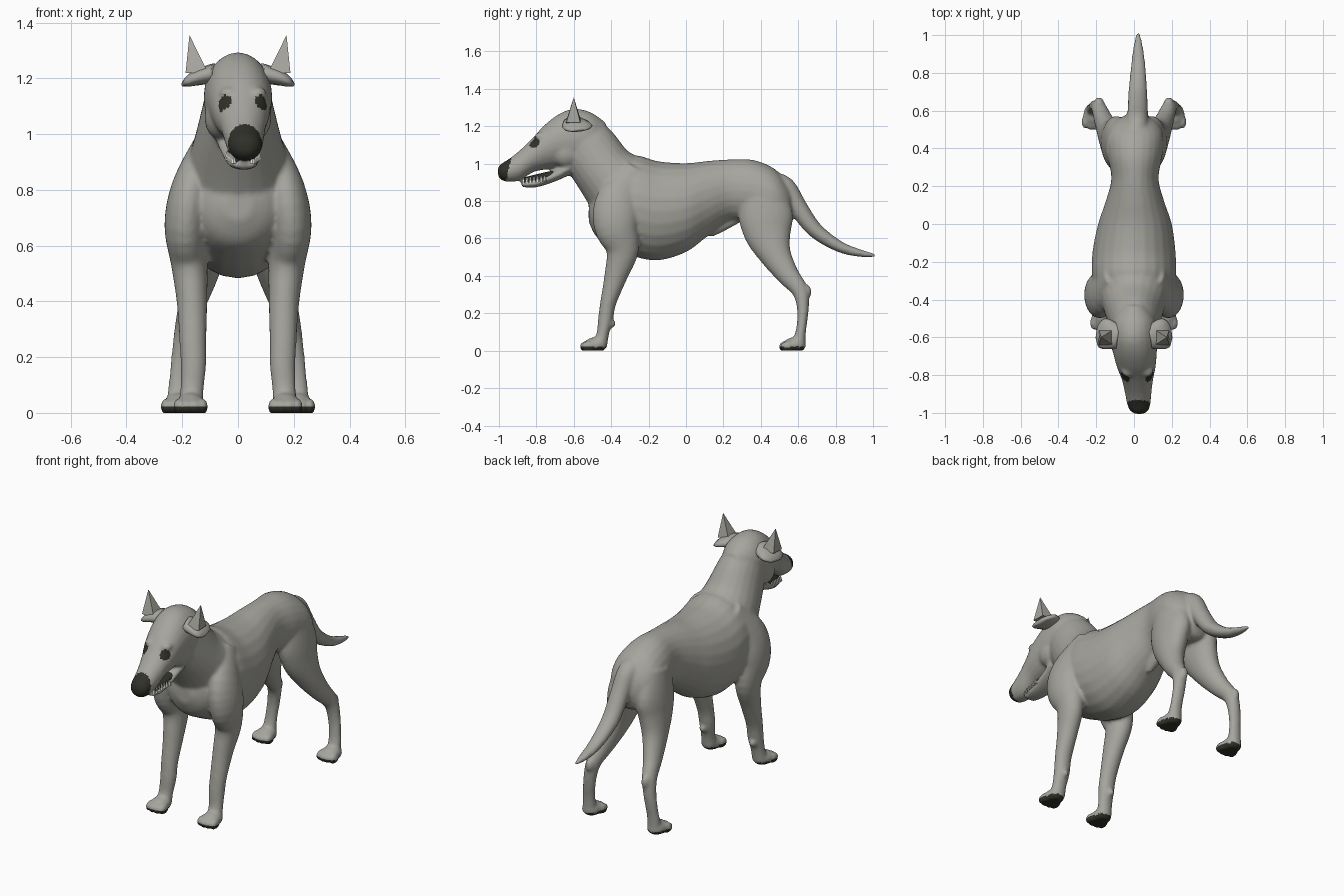
import bpy, bmesh, math
from mathutils import Vector, Matrix

cube = bpy.data.objects.get("Cube")
if cube:
    bpy.data.objects.remove(cube)


def material(name, rgb):
    m = bpy.data.materials.new(name)
    m.use_nodes = True
    m.diffuse_color = (*rgb, 1)
    bsdf = m.node_tree.nodes["Principled BSDF"]
    bsdf.inputs["Base Color"].default_value = (*rgb, 1)
    bsdf.inputs["Roughness"].default_value = 0.8
    return m


GREY = material("grey coat", (0.38, 0.375, 0.34))
DARK = material("dark skin", (0.03, 0.03, 0.022))
IVORY = material("ivory teeth", (0.8, 0.79, 0.72))


def smooth_path(rings, steps=4):
    """Catmull-Rom interpolation of x, y, z and both radii."""
    out = []
    for i in range(len(rings) - 1):
        p0, p1 = rings[max(i - 1, 0)], rings[i]
        p2, p3 = rings[i + 1], rings[min(i + 2, len(rings) - 1)]
        for s in range(steps):
            t = s / steps
            out.append([b + t * (c - a) / 2
                        + t * t * (a - 2.5 * b + 2 * c - d / 2)
                        + t ** 3 * (3 * b - a - 3 * c + d) / 2
                        for a, b, c, d in zip(p0, p1, p2, p3)])
    return out + [list(rings[-1])]


def loft(bm, rings, axis=None, side=1, sides=24):
    """Tube of elliptical rings; each ring is x, y, z, width radius, depth radius."""
    path = smooth_path(rings)
    centres = [Vector((r[0] * side, r[1], r[2])) for r in path]
    loops = []
    for i, c in enumerate(centres):
        n = Vector(axis) if axis else centres[min(i + 1, len(path) - 1)] - centres[max(i - 1, 0)]
        n.normalize()
        ref = Vector((0, 1, 0)) if abs(n.x) > 0.8 else Vector((1, 0, 0))
        u = (ref - n * ref.dot(n)).normalized()
        v = n.cross(u)
        a, b = max(path[i][3], 0.004), max(path[i][4], 0.004)
        loops.append([bm.verts.new(c + u * a * math.cos(k * math.tau / sides)
                                   + v * b * math.sin(k * math.tau / sides))
                      for k in range(sides)])
    for low, high in zip(loops, loops[1:]):
        for k in range(sides):
            j = (k + 1) % sides
            bm.faces.new((low[k], low[j], high[j], high[k]))
    bm.faces.new(loops[0][::-1])
    bm.faces.new(loops[-1])


def ball(bm, centre, radii):
    bmesh.ops.create_icosphere(bm, subdivisions=3, radius=1,
                               matrix=Matrix.Translation(centre) @ Matrix.Diagonal((*radii, 1)))


def make_object(name, bm, mat, smooth=True):
    bmesh.ops.recalc_face_normals(bm, faces=bm.faces[:])
    mesh = bpy.data.meshes.new(name)
    bm.to_mesh(mesh)
    bm.free()
    mesh.materials.append(mat)
    if smooth:
        mesh.shade_smooth()
    ob = bpy.data.objects.new(name, mesh)
    bpy.context.collection.objects.link(ob)
    return ob


Y = (0, 1, 0)
HEAD_X = 0.018
bm = bmesh.new()

# Torso from breastbone to rump
loft(bm, [(0, -.52, .74, .05, .05), (0, -.48, .75, .13, .14), (0, -.40, .77, .2, .21),
          (0, -.28, .775, .222, .27), (0, -.15, .748, .22, .265), (.005, 0, .765, .195, .238),
          (.005, .12, .815, .155, .2), (.005, .24, .858, .125, .165), (.005, .36, .845, .145, .175),
          (.005, .47, .815, .15, .16), (.005, .54, .78, .115, .12), (.005, .575, .77, .05, .06)], Y)

# Neck
loft(bm, [(0, -.28, .8, .19, .22), (0, -.36, .88, .185, .195), (0, -.44, .965, .16, .165),
          (0, -.53, 1.09, .128, .155), (0, -.6, 1.16, .11, .12)])

# Skull and muzzle
loft(bm, [(0, -.43, 1.15, .06, .07), (0, -.51, 1.145, .113, .13), (0, -.6, 1.13, .123, .163),
          (.005, -.68, 1.12, .116, .145), (.012, -.76, 1.085, .102, .118),
          (.018, -.82, 1.045, .084, .092), (.022, -.89, .99, .071, .08),
          (.025, -.95, .963, .062, .06), (.027, -.985, .957, .05, .045),
          (.028, -1.005, .957, .025, .024)], Y)

# Lower jaw
loft(bm, [(.005, -.62, .98, .085, .04), (.01, -.7, .937, .072, .032),
          (.018, -.8, .896, .056, .022), (.022, -.88, .89, .038, .015)], Y)

# Tail
loft(bm, [(.01, .45, .9, .06, .06), (.015, .53, .875, .058, .055), (.02, .6, .765, .054, .05),
          (.02, .69, .645, .05, .042), (.022, .82, .557, .04, .03),
          (.022, .93, .522, .027, .02), (.022, 1.01, .51, .01, .009)])

# Sheath under the belly
loft(bm, [(.005, .27, .71, .03, .03), (.005, .19, .665, .028, .03), (.005, .13, .62, .014, .016)])

for side in (-1, 1):
    # Front leg with shoulder
    loft(bm, [(.11, -.26, .96, .05, .08), (.165, -.36, .8, .075, .12), (.188, -.375, .67, .076, .118),
              (.175, -.34, .54, .066, .088), (.165, -.375, .4, .055, .062),
              (.162, -.415, .26, .048, .043), (.16, -.43, .17, .046, .04),
              (.165, -.445, .09, .042, .033), (.168, -.46, .03, .045, .04)], side=side)
    ball(bm, (.165 * side, -.4, .145), (.022, .024, .024))
    # Hind leg with thigh and hock
    loft(bm, [(.075, .4, .88, .07, .11), (.09, .425, .73, .08, .145), (.105, .44, .62, .075, .125),
              (.13, .48, .51, .064, .085), (.16, .545, .405, .05, .06), (.185, .61, .32, .04, .044),
              (.2, .625, .22, .037, .031), (.212, .615, .11, .036, .027),
              (.215, .6, .03, .042, .04)], side=side)
    ball(bm, (.185 * side, .645, .315), (.025, .026, .04))
    # Paws and toes
    for x, y in ((.17, -.485), (.215, .58)):
        ball(bm, (x * side, y, .03), (.053, .062, .042))
        for k in range(4):
            off = k - 1.5
            ball(bm, (x * side + off * .029, y - .052 + .009 * abs(off), .022),
                 (.0185, .038, .03))
    # Brow and cheek
    ball(bm, (HEAD_X + .05 * side, -.775, 1.145), (.035, .035, .025))
    ball(bm, (.065 * side, -.64, 1.06), (.055, .08, .08))

# Fuse all anatomy into one smooth skin
rough = make_object("body_base", bm, GREY)
remesh = rough.modifiers.new("Fuse", "REMESH")
remesh.mode = "VOXEL"
remesh.voxel_size = 0.0095
relax = rough.modifiers.new("Relax", "SMOOTH")
relax.factor = 0.5
relax.iterations = 5
graph = bpy.context.evaluated_depsgraph_get()
skin = bpy.data.meshes.new_from_object(rough.evaluated_get(graph))
bpy.data.objects.remove(rough)
body = bpy.data.objects.new("body", skin)
bpy.context.collection.objects.link(body)
skin.materials.clear()
skin.materials.append(GREY)
skin.materials.append(DARK)
skin.shade_smooth()
for v in skin.vertices:
    v.co.z = max(v.co.z, 0)

# Dark nose, eyes and pads by position
eyes = [Vector((HEAD_X + s * .066, -.81, 1.11)) for s in (-1, 1)]
for p in skin.polygons:
    c = p.center
    nose = c.y < -.95 + .25 * (c.z - .96) and c.z > .9
    eye = min((c - e).length for e in eyes) < .031
    p.material_index = int(nose or eye or c.z < .02)

# Mouth lining
bm = bmesh.new()
loft(bm, [(.012, -.68, .95, .06, .02), (.018, -.78, .922, .05, .026), (.022, -.87, .908, .036, .018)], Y)
make_object("mouth", bm, DARK)

# Teeth along both sides of the jaw
bm = bmesh.new()
for side in (-1, 1):
    for k in range(7):
        t = k / 6
        spot = (HEAD_X + side * (.056 - .022 * t), -.755 - .115 * t, .922 - .012 * t)
        bmesh.ops.create_cone(bm, cap_ends=True, segments=6, radius1=.011, radius2=.003,
                              depth=.03, matrix=Matrix.Translation(spot))
make_object("teeth", bm, IVORY, False)

# Pointed ears with a ragged lobe below
for name, side in (("right", -1), ("left", 1)):
    bm = bmesh.new()
    base = [bm.verts.new((x * side, y, z)) for x, y, z in
            ((.105, -.645, 1.215), (.188, -.64, 1.22), (.185, -.565, 1.22), (.11, -.56, 1.225))]
    tip = bm.verts.new((.174 * side, -.6, 1.355))
    bm.faces.new(base)
    for k in range(4):
        bm.faces.new((base[k], base[(k + 1) % 4], tip))
    make_object(name + "_ear", bm, GREY, False)
    bm = bmesh.new()
    loft(bm, [(.08, -.6, 1.22, .06, .035), (.14, -.585, 1.205, .08, .03),
              (.175, -.575, 1.19, .075, .02), (.195, -.57, 1.178, .04, .008)], side=side, sides=12)
    make_object(name + "_ear_lobe", bm, GREY)
